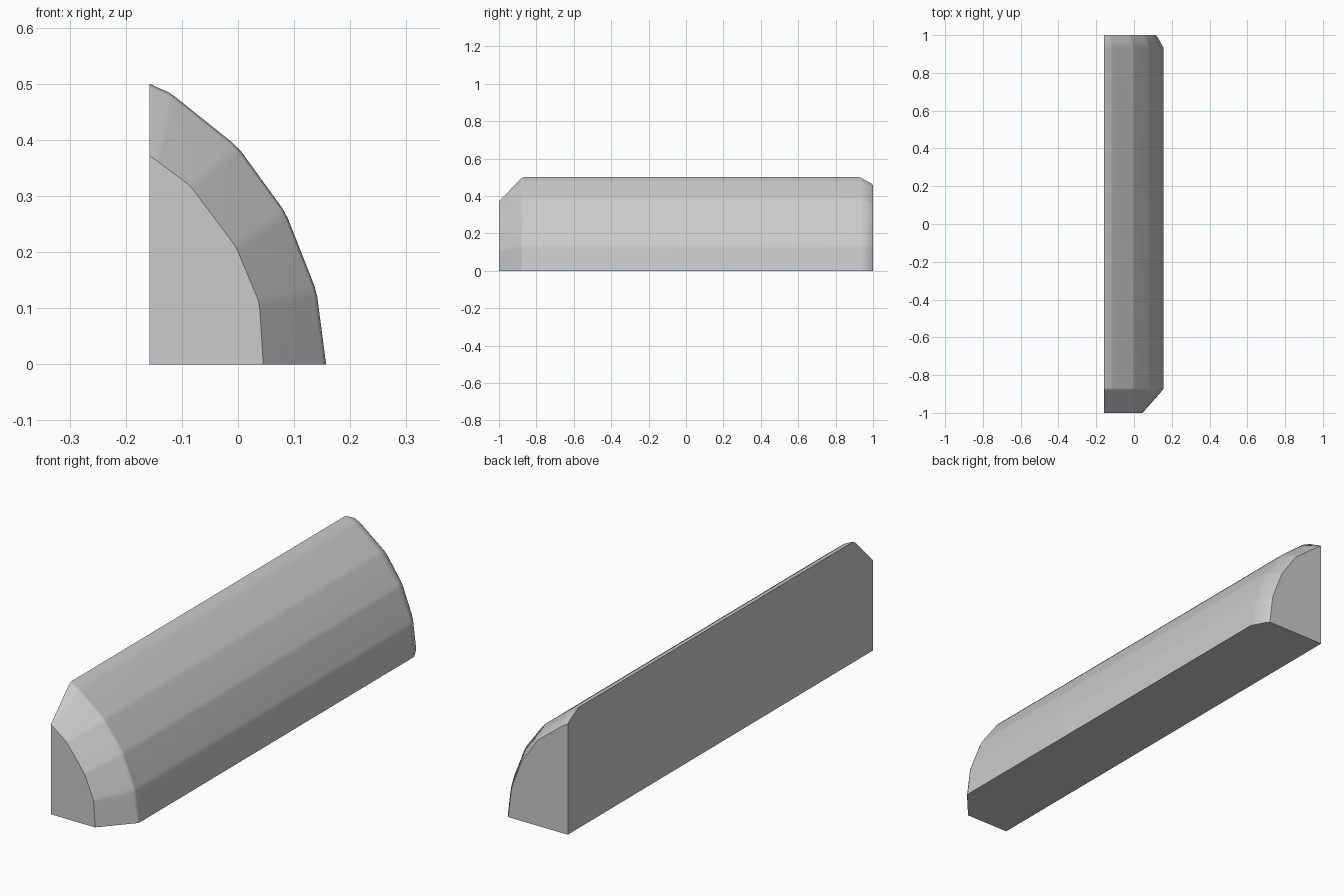
import bpy, bmesh, math
from mathutils import Vector

if "Cube" in bpy.data.objects:
    bpy.data.objects.remove(bpy.data.objects["Cube"])

# Curved edge of the cross-section (x, z), from top left down to the ground
OUTER = [(-.158, .5), (-.12, .483), (0, .387), (.085, .27), (.14, .13), (.157, 0)]
FRONT = [(-.158, .372), (-.145, .363), (-.085, .318), (-.004, .21), (.038, .11), (.045, 0)]
BACK = [(-.158, .458), (-.137, .447), (-.022, .357), (.052, .25), (.1, .125), (.115, 0)]


def mix(a, b, t):
    return [Vector(p).lerp(Vector(q), t) for p, q in zip(a, b)]


def soften(points, t=.07):
    """Cut each inner corner into a narrow bevel and close at the ground corner."""
    pts = [Vector(p) for p in points]
    out = [pts[0]]
    for a, b, c in zip(pts, pts[1:], pts[2:]):
        out += [b.lerp(a, t), b.lerp(c, t)]
    return out + [pts[-1], Vector((-.158, 0))]


# Cross-sections along the length, with chamfered ends
sections = [(-1, FRONT), (-.88, mix(FRONT, OUTER, .95)), (-.868, OUTER),
            (.93, OUTER), (.988, mix(OUTER, BACK, .75)), (1, BACK)]
bm = bmesh.new()
rings = [[bm.verts.new((p.x, y, p.y)) for p in soften(s)] for y, s in sections]
n = len(rings[0])
for a, b in zip(rings, rings[1:]):
    for i in range(n):
        j = (i + 1) % n
        bm.faces.new((a[i], a[j], b[j], b[i]))
bm.faces.new(rings[0])
bm.faces.new(rings[-1])
bmesh.ops.recalc_face_normals(bm, faces=bm.faces)

mesh = bpy.data.meshes.new("quarter_round_bar")
bm.to_mesh(mesh)
bm.free()
bar = bpy.data.objects.new("quarter_round_bar", mesh)
bpy.context.collection.objects.link(bar)

# Soft facets with sharp flat sides
bpy.context.view_layer.objects.active = bar
bar.select_set(True)
bpy.ops.object.shade_smooth_by_angle(angle=math.radians(35))
mod = bar.modifiers.new("even_facets", 'WEIGHTED_NORMAL')
mod.keep_sharp = True
